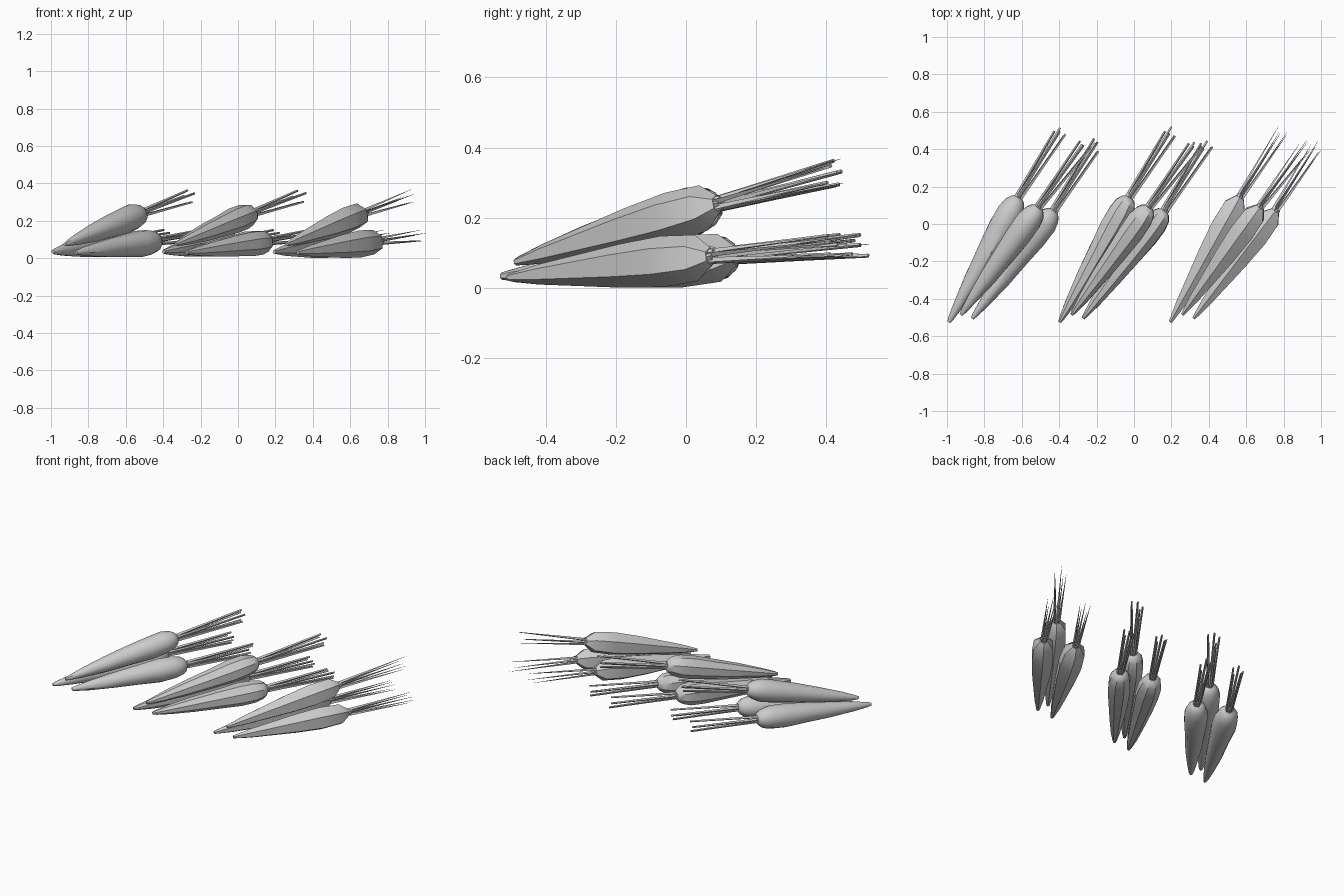
import bpy, bmesh, math, random
from mathutils import Vector

if "Cube" in bpy.data.objects:
    bpy.data.objects.remove(bpy.data.objects["Cube"])

# (name, tip, crown, centre of stalk ends, thickness, end spread) for the left bunch
CARROTS = [
    ("left_carrot", (-0.99, -0.525, 0.034), (-0.618, 0.142, 0.09), (-0.39, 0.495, 0.12), 1.03, 0.032),
    ("top_carrot", (-0.925, -0.485, 0.074), (-0.51, 0.09, 0.24), (-0.262, 0.42, 0.327), 1.0, 0.036),
    ("right_carrot", (-0.865, -0.505, 0.03), (-0.428, 0.07, 0.09), (-0.205, 0.415, 0.118), 1.0, 0.032),
]
# root profile: (position along the axis, radius)
PROFILE = [(0, .009), (.03, .015), (.15, .029), (.36, .047), (.58, .060),
           (.76, .070), (.88, .069), (.95, .057), (.985, .040), (1, .024)]
LOW_PROFILE = [(0, .010), (.15, .029), (.55, .062), (.76, .073), (.93, .066), (1, .026)]


def frame(d):
    side = d.cross(Vector((0, 0, 1))).normalized()
    return side, side.cross(d).normalized()


def tube(bm, rings, sides, turn=0.0, bump=0.0, rng=None):
    """Skin circular rings (centre, radius) along a straight axis and cap both ends."""
    u, v = frame((rings[-1][0] - rings[0][0]).normalized())
    loops = []
    for c, r in rings:
        loop = []
        for k in range(sides):
            a = turn + math.tau * k / sides
            rr = r * (1 + (rng.uniform(-bump, bump) if bump else 0))
            loop.append(bm.verts.new(c + (u * math.cos(a) + v * math.sin(a)) * rr))
        loops.append(loop)
    for a, b in zip(loops, loops[1:]):
        for k in range(sides):
            n = (k + 1) % sides
            bm.faces.new((a[k], a[n], b[n], b[k]))
    bm.faces.new(loops[0][::-1])
    bm.faces.new(loops[-1])


def finish(bm, name, smooth):
    bmesh.ops.recalc_face_normals(bm, faces=bm.faces[:])
    mesh = bpy.data.meshes.new(name)
    bm.to_mesh(mesh)
    bm.free()
    ob = bpy.data.objects.new(name, mesh)
    bpy.context.collection.objects.link(ob)
    if smooth:
        bpy.ops.object.select_all(action='DESELECT')
        ob.select_set(True)
        bpy.context.view_layer.objects.active = ob
        bpy.ops.object.shade_smooth_by_angle(angle=math.radians(35))


def carrot(name, tip, crown, ends, thick, spread, sides, low, seed):
    rng = random.Random(seed)
    axis = crown - tip

    # tapered root
    bm = bmesh.new()
    prof = LOW_PROFILE if low else PROFILE
    tube(bm, [(tip + axis * t, r * thick) for t, r in prof], sides,
         turn=math.pi / sides, bump=0.0 if low else 0.035, rng=rng)
    finish(bm, name + "_root", True)

    # short collar and thin stalks fanning out
    bm = bmesh.new()
    d = axis.normalized()
    u, v = frame(d)
    tube(bm, [(crown - d * .03, .026), (crown + d * .015, .021)], 5)
    for k in range(5):
        a = math.tau * k / 5 + 0.5
        off = u * math.cos(a) + v * math.sin(a)
        start = crown - d * .015 + off * .014
        end = ends + off * spread + d * rng.uniform(-.02, .03)
        if low:
            rings = [(start, .009), (end, .0008)]
        else:
            rings = [(start, .010), (start.lerp(end, .5), .0075), (end, .006)]
        tube(bm, rings, 3 if low else 4, turn=a)
    finish(bm, name + "_stalks", False)


# three bunches, each with less detail than the one before
for i, sides in enumerate((12, 8, 6)):
    shift = Vector((0.592 * i, 0, 0))
    for j, (name, tip, crown, ends, thick, spread) in enumerate(CARROTS):
        carrot(f"bunch_{i + 1}_{name}", Vector(tip) + shift, Vector(crown) + shift,
               Vector(ends) + shift, thick, spread, sides, i == 2, 7 + j)
